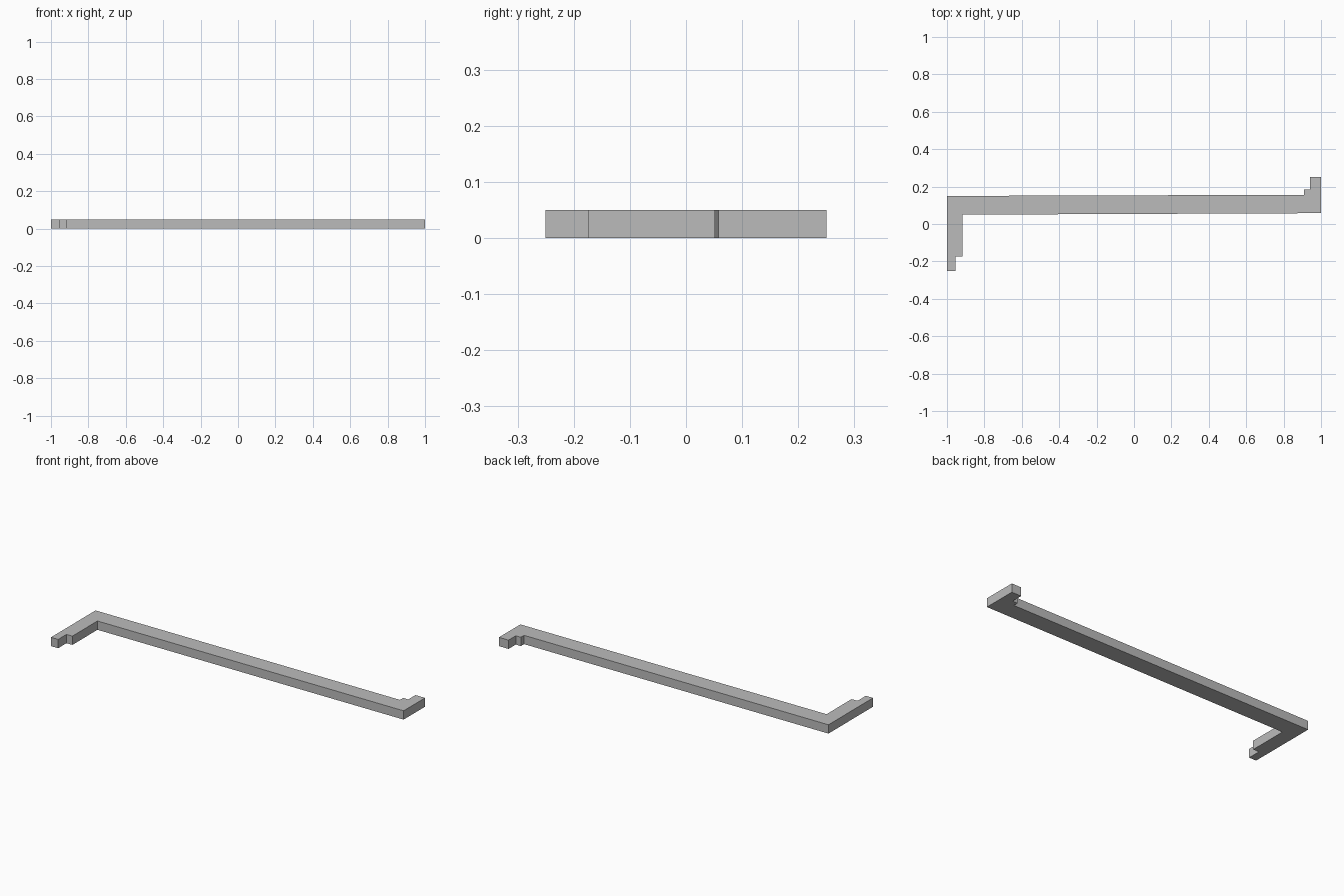
import bpy
import bmesh

cube = bpy.data.objects.get("Cube")
if cube:
    bpy.data.objects.remove(cube, do_unlink=True)

HEIGHT = 0.05

# Plain grey material
grey = bpy.data.materials.new("plain_grey")
grey.use_nodes = True
colour = (0.5, 0.5, 0.5, 1)
grey.diffuse_color = colour
grey.node_tree.nodes["Principled BSDF"].inputs["Base Color"].default_value = colour


def extrude_profile(name, outline, height):
    """Raise a flat outline into a solid standing on the ground."""
    bm = bmesh.new()
    base = bm.faces.new([bm.verts.new((x, y, 0)) for x, y in outline])
    raised = bmesh.ops.extrude_face_region(bm, geom=[base])["geom"]
    top = [v for v in raised if isinstance(v, bmesh.types.BMVert)]
    bmesh.ops.translate(bm, verts=top, vec=(0, 0, height))
    bmesh.ops.recalc_face_normals(bm, faces=bm.faces)
    mesh = bpy.data.meshes.new(name)
    bm.to_mesh(mesh)
    bm.free()
    mesh.materials.append(grey)
    obj = bpy.data.objects.new(name, mesh)
    bpy.context.collection.objects.link(obj)


# Front leg with stepped tip, long bar, and short stepped back leg
front_leg = [(-1, 0.15), (-1, -0.25), (-0.955, -0.25), (-0.955, -0.175),
             (-0.918, -0.175), (-0.918, 0.05)]
back_leg = [(1, 0.058), (1, 0.25), (0.94, 0.25), (0.94, 0.185),
            (0.908, 0.185), (0.908, 0.156)]
extrude_profile("stepped_bar", front_leg + back_leg, HEIGHT)
